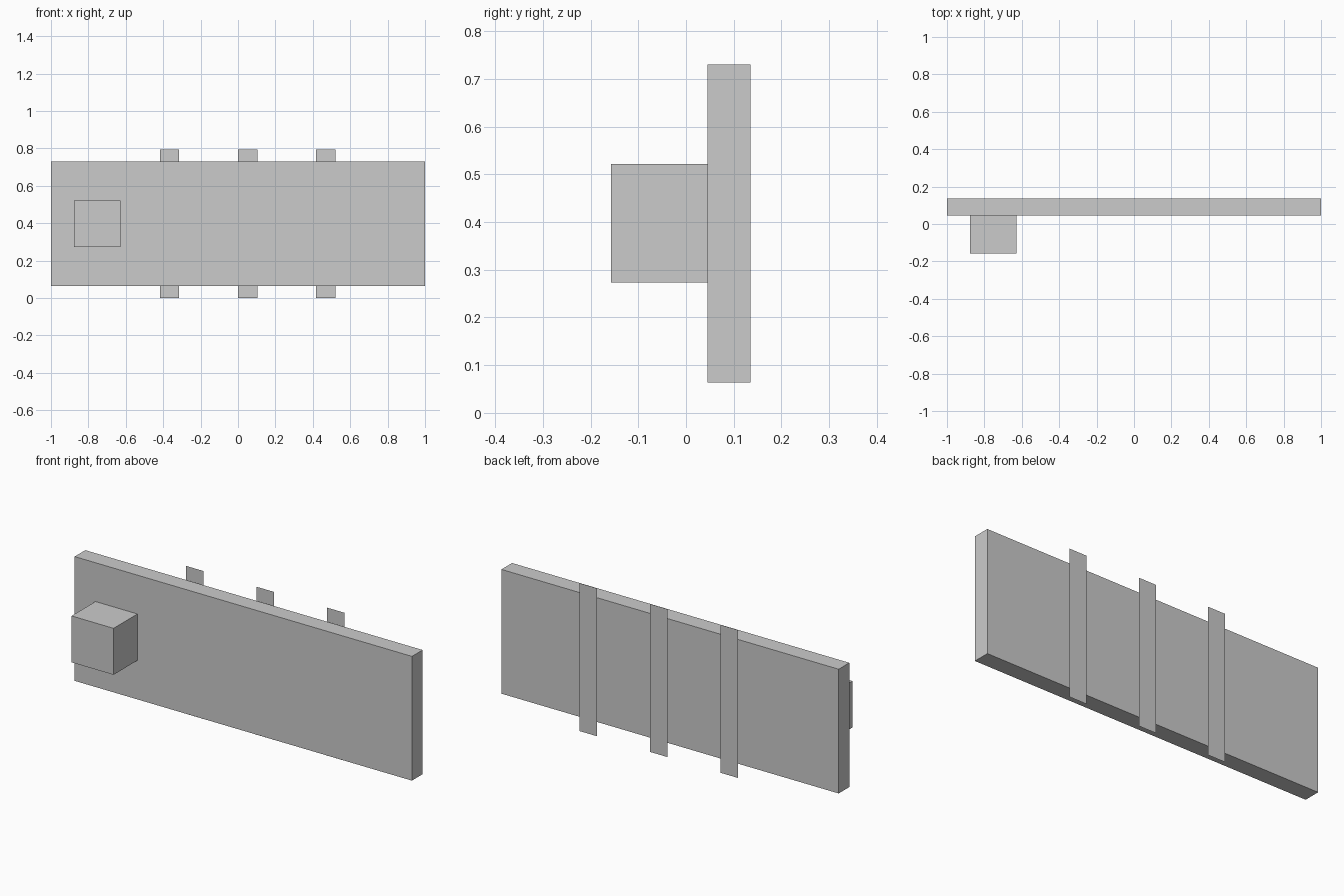
import bpy

if "Cube" in bpy.data.objects:
    bpy.data.objects.remove(bpy.data.objects["Cube"])


def box(name, x, y, z):
    """Axis-aligned box from (min, max) ranges."""
    bpy.ops.mesh.primitive_cube_add(size=1)
    ob = bpy.context.object
    ob.name = name
    for v in ob.data.vertices:
        v.co = [r[0] if c < 0 else r[1] for c, r in zip(v.co, (x, y, z))]
    return ob


def strip(name, x0, width, y, height):
    """Single flat upright strip facing the back."""
    x1 = x0 + width
    me = bpy.data.meshes.new(name)
    me.from_pydata([(x1, y, 0), (x0, y, 0), (x0, y, height), (x1, y, height)],
                   [], [(0, 1, 2, 3)])
    ob = bpy.data.objects.new(name, me)
    bpy.context.collection.objects.link(ob)
    return ob


# Main panel
box("panel", (-1, 1), (0.045, 0.135), (0.064, 0.73))

# Block on the front face, near the left end
box("front_block", (-0.877, -0.628), (-0.157, 0.045), (0.273, 0.522))

# Three thin strips just behind the panel
for i in range(3):
    strip(f"back_strip_{i + 1}", -0.418 + 0.418 * i, 0.103, 0.157, 0.793)
